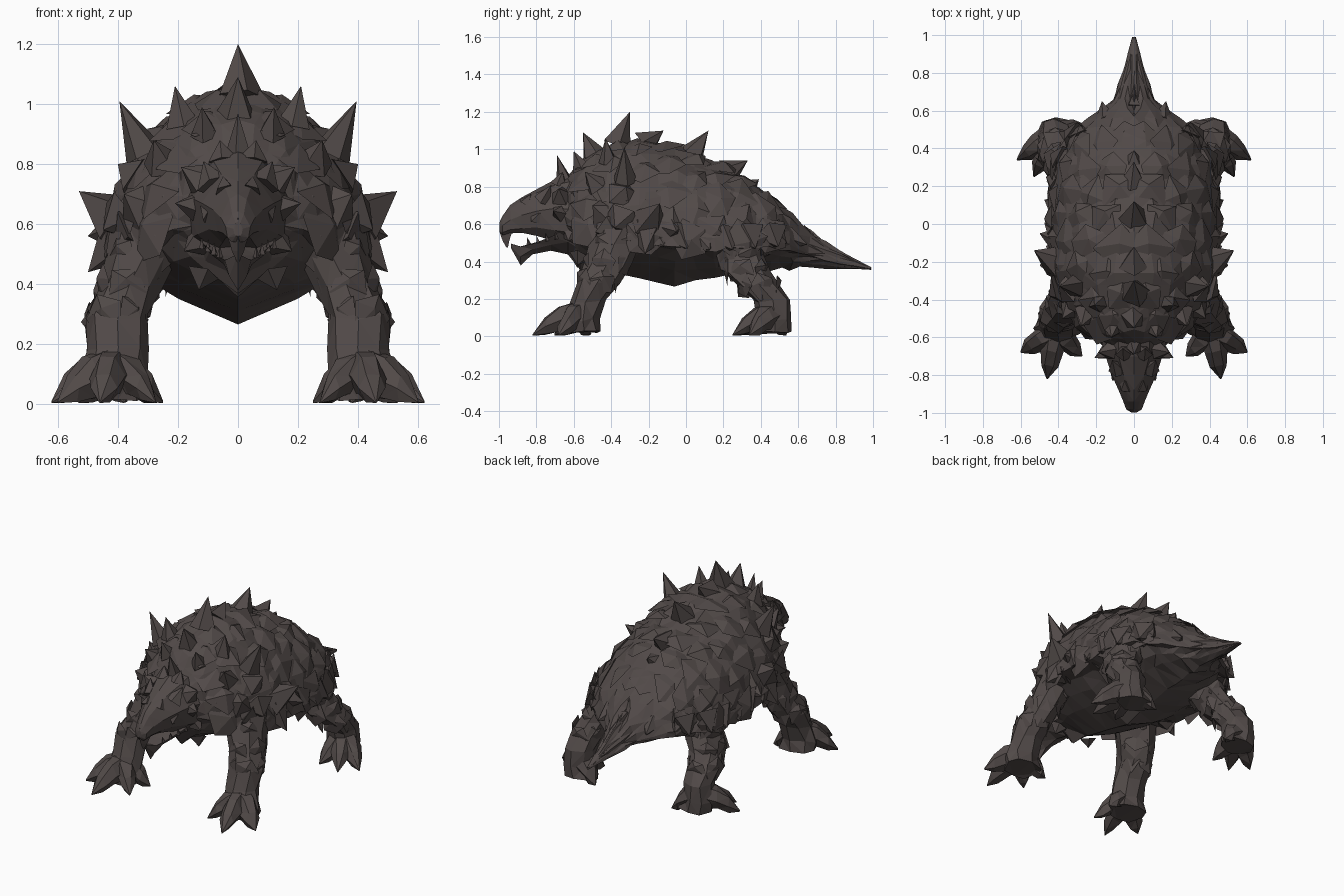
import bpy, bmesh, math, random
from mathutils import Vector

cube = bpy.data.objects.get("Cube")
if cube:
    bpy.data.objects.remove(cube, do_unlink=True)
random.seed(7)

stone = bpy.data.materials.new("dark brown stone")
stone.use_nodes = True
stone.diffuse_color = (0.083, 0.068, 0.065, 1)
stone.node_tree.nodes["Principled BSDF"].inputs["Base Color"].default_value = stone.diffuse_color


def finish(bm, name):
    """Triangulate into facets and make the object."""
    bmesh.ops.triangulate(bm, faces=bm.faces[:])
    bmesh.ops.recalc_face_normals(bm, faces=bm.faces[:])
    mesh = bpy.data.meshes.new(name)
    bm.to_mesh(mesh)
    bm.free()
    mesh.materials.append(stone)
    obj = bpy.data.objects.new(name, mesh)
    bpy.context.collection.objects.link(obj)
    return obj


def mirrored(obj):
    obj.modifiers.new("mirror", 'MIRROR')
    return obj


def shake(amount):
    return Vector([random.uniform(-amount, amount) for _ in range(3)])


def loft(bm, rings):
    """Skin closed rings of equal size and cap both ends."""
    rows = [[bm.verts.new(p) for p in ring] for ring in rings]
    count = len(rows[0])
    for a, b in zip(rows, rows[1:]):
        for i in range(count):
            k = (i + 1) % count
            bm.faces.new((a[i], a[k], b[k], b[i]))
    bm.faces.new(rows[0])
    bm.faces.new(rows[-1])


def full_ring(half, jitter):
    """Complete a right-hand half section, keeping both sides alike."""
    pts = [Vector(p) + shake(jitter) for p in half]
    pts[0].x = pts[-1].x = 0
    return pts + [Vector((-p.x, p.y, p.z)) for p in pts[-2:0:-1]]


def spike(bm, base, tip, radius, normal=None, sides=5):
    """Irregular pyramid from a base centre to a tip."""
    base, tip = Vector(base), Vector(tip)
    axis = (normal or (tip - base)).normalized()
    u = axis.orthogonal().normalized()
    v = axis.cross(u)
    turn = random.random() * math.tau
    ring = []
    for i in range(sides):
        a = turn + math.tau * i / sides
        r = radius * random.uniform(0.8, 1.15)
        ring.append(bm.verts.new(base + u * math.cos(a) * r + v * math.sin(a) * r))
    top = bm.verts.new(tip)
    bm.faces.new(ring)
    for i in range(sides):
        bm.faces.new((ring[i], ring[(i + 1) % sides], top))


def spikes(name, rows, mirror=True, sides=5):
    bm = bmesh.new()
    for base, tip, radius in rows:
        spike(bm, base, tip, radius, sides=sides)
    obj = finish(bm, name)
    return mirrored(obj) if mirror else obj


# Body and tail: y, half width, back height, rim height, belly height
BODY = [
    (-.65, .16, .83, .60, .48), (-.57, .27, .94, .56, .37), (-.42, .39, 1.02, .52, .36),
    (-.25, .445, 1.05, .50, .31), (-.05, .46, 1.02, .47, .27), (.15, .46, .94, .46, .31),
    (.32, .435, .84, .47, .35), (.45, .36, .745, .48, .36), (.56, .25, .65, .46, .36),
    (.66, .11, .56, .43, .365), (.82, .055, .46, .39, .36), (.99, .01, .37, .36, .355)]


def body_at(y):
    for a, b in zip(BODY, BODY[1:]):
        if y <= b[0]:
            f = (y - a[0]) / (b[0] - a[0])
            return [p + (q - p) * f for p, q in zip(a, b)][1:]
    return BODY[-1][1:]


def shell_point(y, t):
    w, top, rim, _ = body_at(y)
    a = t * math.pi / 2
    return Vector((w * math.sin(a), y, rim + (top - rim) * max(0, math.cos(a)) ** 1.25))


rings = []
ys = [s[0] for s in BODY]
ys = sorted(ys + [(a + b) / 2 for a, b in zip(ys, ys[1:])])
for y in ys:
    w, top, rim, belly = body_at(y)
    half = [shell_point(y, i / 7) for i in range(8)]
    deep = rim - belly
    half += [(w * .80, y, rim - deep * .05), (w * .62, y, rim - deep * .32),
             (w * .42, y, belly + deep * .4), (0, y, belly)]
    rings.append(full_ring(half, min(.012, w * .1)))
bm = bmesh.new()
loft(bm, rings)
finish(bm, "body_and_tail")

# Broad low scutes leaning backwards, rougher towards the shoulders
bm = bmesh.new()
for row in range(8):
    y = -.52 + row * .135
    rough = 1 - row / 8
    for col in range(4):
        t = (col + (.45 if row % 2 else .9)) / 4.3
        p = shell_point(y + random.uniform(-.03, .03), t)
        n = (p - Vector((0, y * .7, .5))).normalized()
        lift = random.uniform(.006, .012) + .022 * rough
        tip = p + n * lift + Vector((0, random.uniform(.0, .05), 0))
        spike(bm, p - n * .016, tip, random.uniform(.10, .14), n, random.choice((4, 5, 6)))
mirrored(finish(bm, "shell_scutes"))

# Jagged plates along the shell rim
rim_rows = []
for i in range(8):
    y = -.40 + i * .122
    w, _, rim, _ = body_at(y)
    rim_rows.append(((w * .85, y, rim + .06), (w + .015, y + .04, rim), .095))
spikes("rim_plates", rim_rows)

# Large spikes down the spine
spikes("spine_spikes", [
    ((0, -.64, .80), (0, -.69, .97), .06), ((0, -.49, .96), (0, -.55, 1.09), .07),
    ((0, -.36, 1.02), (0, -.30, 1.2), .085), ((0, -.22, 1.02), (0, -.12, 1.10), .08),
    ((0, .03, .97), (0, .12, 1.1), .08), ((0, .22, .87), (0, .33, .94), .075),
    ((0, .32, .79), (0, .39, .84), .065), ((0, .50, .64), (0, .59, .64), .06),
    ((0, .62, .55), (0, .70, .53), .05), ((0, .71, .48), (0, .82, .46), .04)], False)

# Paired spikes on shoulders, flanks and rump
spikes("flank_spikes", [
    ((.18, -.42, .93), (.21, -.43, 1.06), .055), ((.31, -.33, .83), (.395, -.33, 1.01), .07),
    ((.25, -.47, .80), (.28, -.54, .88), .07), ((.39, -.20, .61), (.53, -.14, .71), .11),
    ((.39, -.20, .56), (.50, -.22, .44), .10), ((.38, -.35, .62), (.45, -.38, .58), .10),
    ((.34, -.33, .76), (.40, -.32, .80), .09), ((.40, -.08, .58), (.50, -.05, .56), .09),
    ((.32, -.44, .66), (.38, -.50, .70), .09), ((.11, -.55, .90), (.12, -.60, .99), .055),
    ((.14, .55, .53), (.17, .65, .49), .07), ((.28, .45, .55), (.30, .54, .50), .09)])

# Head: y, half width, top, bottom
bm = bmesh.new()
rings = []
for y, w, top, low in [(-.48, .21, .90, .48), (-.60, .185, .87, .50), (-.70, .155, .84, .515),
                       (-.80, .115, .79, .54), (-.88, .08, .74, .55), (-.94, .06, .70, .55),
                       (-.98, .04, .645, .54), (-.997, .015, .61, .56)]:
    h = top - low
    half = [(0, y, top), (w * .5, y, top - h * .12), (w, y, top - h * .5),
            (w * .85, y, low + h * .15), (w * .5, y, low), (0, y, low)]
    rings.append(full_ring(half, .05 * w))
loft(bm, rings)
finish(bm, "head")

# Hooked upper beak
bm = bmesh.new()
rings = []
for z, front, back, w in [(.62, -.995, -.92, .045), (.56, -.998, -.93, .035),
                          (.51, -.98, -.945, .02), (.475, -.96, -.952, .004)]:
    rings.append([(0, front, z), (w, back, z), (-w, back, z)])
loft(bm, rings)
finish(bm, "beak_hook")

# Lower jaw and throat, ending in an upturned chin
bm = bmesh.new()
rings = []
for y, w, top, low in [(-.46, .22, .60, .36), (-.57, .17, .60, .36), (-.63, .145, .575, .44),
                       (-.72, .115, .53, .46), (-.82, .07, .495, .44), (-.885, .045, .48, .38),
                       (-.935, .012, .495, .47)]:
    half = [(0, y, top), (w, y, top), (w * .65, y, low + (top - low) * .45), (0, y, low)]
    rings.append(full_ring(half, .03 * w))
loft(bm, rings)
finish(bm, "lower_jaw")

# Teeth, brows and cheek horns
spikes("teeth", [((.12 - i * .02, -.69 - i * .05, .52 - i * .01),
                  (.12 - i * .02, -.70 - i * .05, .56 - i * .01), .012) for i in range(4)], sides=4)
spikes("brow_and_cheek_horns", [
    ((.08, -.77, .73), (.115, -.72, .81), .055), ((.12, -.67, .75), (.19, -.68, .79), .06),
    ((.13, -.67, .66), (.21, -.71, .67), .06), ((.12, -.61, .55), (.18, -.63, .51), .06),
    ((.04, -.86, .71), (.05, -.83, .76), .04), ((.11, -.56, .43), (.13, -.58, .38), .06),
    ((.19, -.53, .60), (.25, -.58, .62), .09), ((.05, -.68, .81), (.06, -.66, .88), .05),
    ((.15, -.56, .74), (.19, -.61, .79), .08), ((.09, -.79, .64), (.125, -.78, .66), .05)])


def leg(name, stations, toes, plates):
    """Faceted limb (x, y, z, x radius, y radius) with tapered clawed toes."""
    bm = bmesh.new()
    rings = []
    for x, y, z, rx, ry in stations:
        ring = []
        for k in range(8):
            a = math.tau * k / 8
            p = Vector((x + rx * math.cos(a), y + ry * math.sin(a), z))
            ring.append(p + shake(.01))
        rings.append(ring)
    loft(bm, rings)
    foot = Vector(stations[-2][:3])
    foot.z = 0
    for toe in toes:
        tip = Vector(toe)
        side = (tip - foot).cross(Vector((0, 0, 1))).normalized()
        rings = []
        for f, z, r in [(0, .12, .085), (.45, .09, .072), (.74, .055, .052), (1, .008, .004)]:
            c = foot.lerp(tip, f)
            c.z = z
            rings.append([c + side * r * .85 * math.cos(a) + Vector((0, 0, r * math.sin(a)))
                          + shake(r * .1) for a in [math.tau * k / 6 for k in range(6)]])
        loft(bm, rings)
    for i in plates:
        x, y, z, rx, ry = stations[i]
        for k in range(5):
            a = math.tau * (k + i * .4) / 5
            d = Vector((math.cos(a), math.sin(a), 0))
            c = Vector((x + d.x * rx * .8, y + d.y * ry * .8, z))
            spike(bm, c, c + d * (rx * .25) + Vector((0, 0, .03)), .075, d)
    for v in bm.verts:
        v.co.z = max(v.co.z, .003)
    mirrored(finish(bm, name))


leg("front_leg",
    [(.27, -.29, .66, .15, .16), (.315, -.38, .50, .12, .13), (.365, -.42, .39, .105, .13),
     (.40, -.47, .29, .10, .115), (.405, -.53, .19, .10, .095), (.415, -.56, .09, .11, .10),
     (.41, -.55, .02, .115, .10)],
    [(.46, -.82, .005), (.60, -.68, .005), (.275, -.70, .005), (.25, -.53, .01)], (1, 2, 3))
leg("hind_leg",
    [(.28, .27, .58, .15, .16), (.33, .29, .44, .115, .13), (.38, .32, .35, .10, .125),
     (.41, .39, .27, .10, .12), (.42, .46, .19, .09, .105), (.42, .47, .09, .10, .09),
     (.40, .48, .02, .11, .09)],
    [(.62, .34, .005), (.53, .25, .005), (.38, .28, .005), (.27, .53, .01)], (1, 2, 3))
